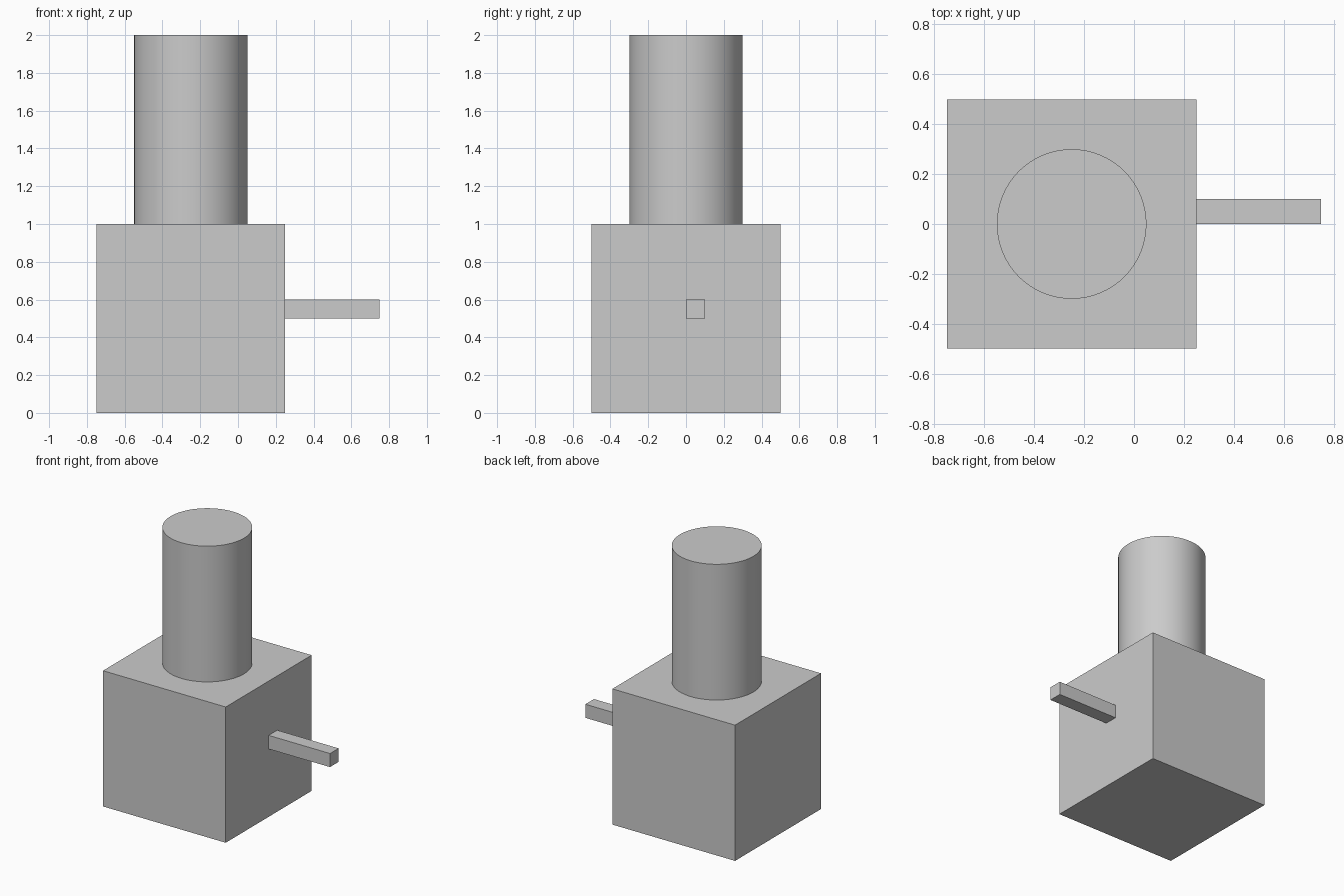
import bpy
import math

default = bpy.data.objects.get("Cube")
if default:
    bpy.data.objects.remove(default, do_unlink=True)

grey = bpy.data.materials.new("plain_grey")
grey.use_nodes = True
colour = (0.6, 0.6, 0.6, 1)
grey.diffuse_color = colour
grey.node_tree.nodes["Principled BSDF"].inputs["Base Color"].default_value = colour


def finish(name):
    ob = bpy.context.object
    ob.name = ob.data.name = name
    ob.data.materials.append(grey)
    return ob


def box(name, low, high):
    centre = [(a + b) / 2 for a, b in zip(low, high)]
    bpy.ops.mesh.primitive_cube_add(size=1, location=centre)
    ob = finish(name)
    ob.scale = [b - a for a, b in zip(low, high)]
    bpy.ops.object.transform_apply(location=False, rotation=False, scale=True)


# Cubic base
box("base_block", (-0.75, -0.5, 0), (0.25, 0.5, 1))

# Square bar sticking out of the left side
box("side_bar", (0.25, 0, 0.5), (0.75, 0.1, 0.6))

# Round column on top
bpy.ops.mesh.primitive_cylinder_add(vertices=64, radius=0.3, depth=1,
                                    location=(-0.25, 0, 1.5))
finish("column")
bpy.ops.object.shade_smooth_by_angle(angle=math.radians(30))
